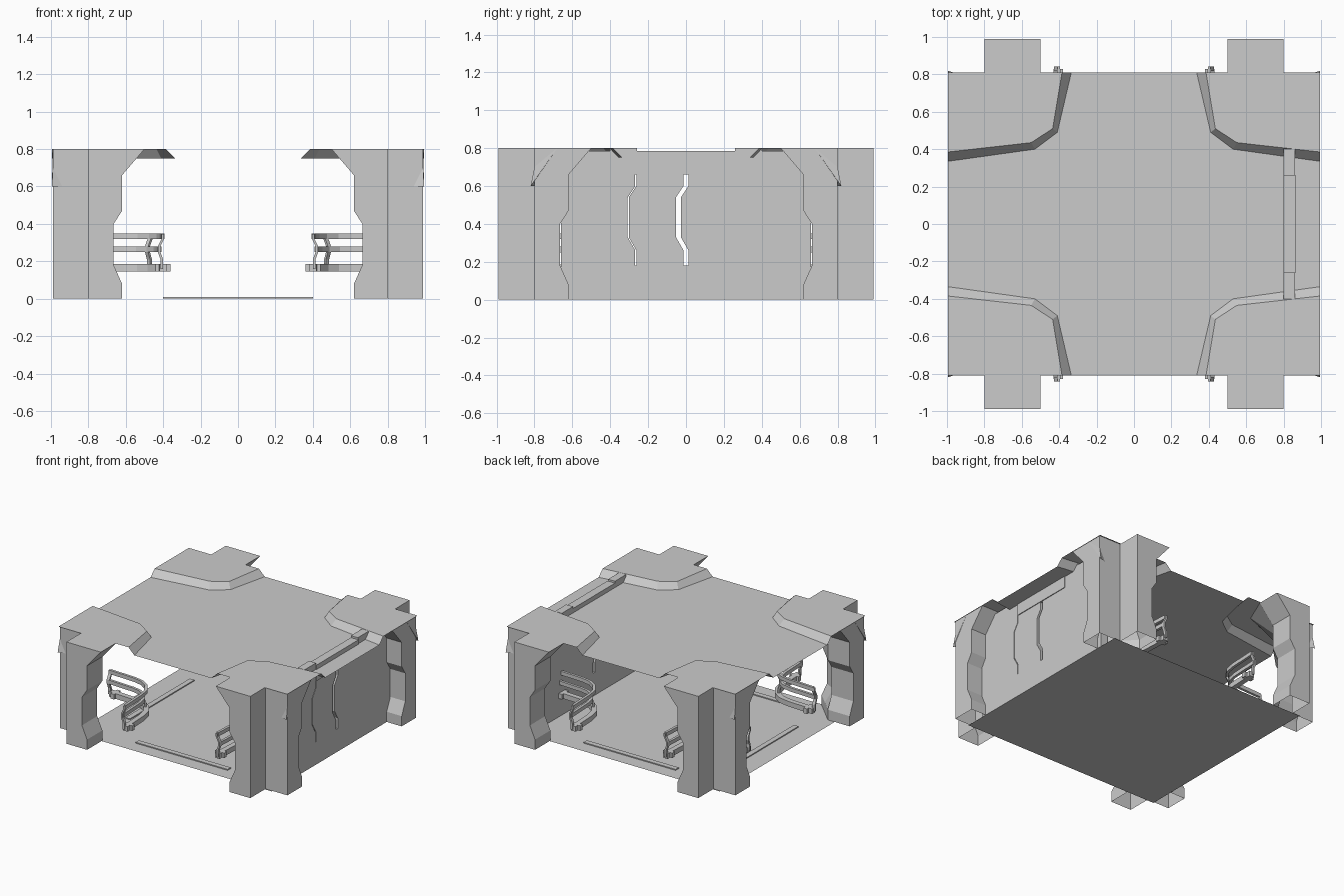
import bpy, bmesh, math
from mathutils import Vector

if "Cube" in bpy.data.objects:
    bpy.data.objects.remove(bpy.data.objects["Cube"])

CORNERS = [(1, 1), (1, -1), (-1, 1), (-1, -1)]


def make(name, verts, faces):
    me = bpy.data.meshes.new(name)
    me.from_pydata(verts, [], faces)
    bm = bmesh.new()
    bm.from_mesh(me)
    bmesh.ops.recalc_face_normals(bm, faces=bm.faces)
    bm.to_mesh(me)
    bm.free()
    ob = bpy.data.objects.new(name, me)
    bpy.context.collection.objects.link(ob)
    return ob


def prism(name, low, high):
    """Solid between two matching loops of 3D points."""
    n = len(low)
    faces = [tuple(range(n)), tuple(range(n, 2 * n))]
    faces += [(i, (i + 1) % n, n + (i + 1) % n, n + i) for i in range(n)]
    return make(name, low + high, faces)


def box(name, x0, x1, y0, y1, z0, z1):
    loop = [(x0, y0), (x1, y0), (x1, y1), (x0, y1)]
    return prism(name, [(x, y, z0) for x, y in loop], [(x, y, z1) for x, y in loop])


# Corner pillars: open notched section, inner side follows a stepped profile
PROFILE = [(0, .62), (.08, .62), (.18, .665), (.40, .665), (.47, .62), (.66, .62), (.80, .50)]
def pillar(sx, sy):
    verts, faces, n = [], [], 8
    for z, p in PROFILE:
        ring = [(p, .99), (.8, .99), (.8, .8), (.99, .8), (.99, p), (.8, p), (p + .1, p + .04), (p, .8)]
        ring[6] = (p + .09, p + .09)
        verts += [(sx * x, sy * y, z) for x, y in ring]
    for k in range(len(PROFILE) - 1):
        for i in range(n):
            j = (i + 1) % n
            faces.append((k * n + i, k * n + j, k * n + n + j, k * n + n + i))
    make("corner_pillar", verts, faces)


# Roof sheet and the raised pads over the corners
LOW = [(.335, .81), (.41, .49), (.53, .40), (.995, .335)]
HIGH = [(.385, .81), (.435, .51), (.55, .435), (.995, .385)]
def roof_pad(sx, sy):
    outer = [(.995, .81), (.8, .81), (.8, .99), (.5, .99), (.5, .81)]
    v = [(sx * x, sy * y, .75) for x, y in LOW]
    v += [(sx * x, sy * y, .80) for x, y in HIGH + outer]
    f = [(i, i + 1, i + 5, i + 4) for i in range(3)] + [tuple(range(4, 13))]
    make("roof_pad", v, f)


roof = []
for sx, sy in [(1, 1), (-1, 1), (-1, -1), (1, -1)]:
    pts = [(sx * x, sy * y, .75) for x, y in LOW]
    roof += pts[::-1] if sx * sy > 0 else pts
make("roof_panel", roof, [tuple(range(len(roof)))])

# Floor sheet and low threshold strips on the open sides
make("floor", [(-.86, -.81, 0), (.86, -.81, 0), (.86, .81, 0), (-.86, .81, 0)], [(0, 1, 2, 3)])
for s in (1, -1):
    box("threshold", -.4, .4, s * .68 - .02, s * .68 + .02, 0, .008)
box("threshold", -.70, -.66, -.4, .4, 0, .008)

# Curved railings around the inside of every pillar
PATH = [((.40, .83), (1, 0))]
for k in range(5):
    a = math.radians(180 + 90 * k / 4)
    c, s = math.cos(a), math.sin(a)
    PATH.append(((.61 + .2 * c, .61 + .2 * s), (-c, -s)))
PATH.append(((.83, .40), (0, 1)))


def rail(sx, sy, z0, z1, off, w):
    a = [(x + off * u, y + off * v) for (x, y), (u, v) in PATH]
    b = [(x + (off + w) * u, y + (off + w) * v) for (x, y), (u, v) in PATH]
    n = len(a)
    verts = []
    for z in (z0, z1):
        verts += [(sx * x, sy * y, z) for x, y in a + b]
    m = 2 * n
    f = []
    for i in range(n - 1):
        f += [(i, i + 1, n + i + 1, n + i), (m + i, m + i + 1, m + n + i + 1, m + n + i),
              (i, i + 1, m + i + 1, m + i), (n + i, n + i + 1, m + n + i + 1, m + n + i)]
    f += [(0, n, m + n, m), (n - 1, m - 1, m + m - 1, m + n - 1)]
    make("railing_bar", verts, f)


POST = [(.0, .16), (.0, .21), (.015, .25), (.015, .28), (-.005, .32), (-.005, .345)]
def post(sx, sy, k):
    (x, y), (u, v) = PATH[k]
    t = Vector((-v, u)) * .012
    prof = POST + [(d + .014, z) for d, z in POST[::-1]]
    sides = []
    for e in (1, -1):
        sides.append([(sx * (x + d * u + e * t.x), sy * (y + d * v + e * t.y), z) for d, z in prof])
    prism("railing_post", *sides)


for sx, sy in CORNERS:
    pillar(sx, sy)
    roof_pad(sx, sy)
    rail(sx, sy, .145, .185, -.02, .04)
    rail(sx, sy, .25, .28, .01, .02)
    rail(sx, sy, .32, .35, -.008, .02)
    for k in (0, 3, 6):
        post(sx, sy, k)
    # Railing foot blocks
    for swap in (False, True):
        r = [(.36, .44), (.77, .80)]
        (x0, x1), (y0, y1) = r[::-1] if swap else r
        box("railing_foot", sx * x0, sx * x1, sy * y0, sy * y1, .145, .185)
    # Small corner fins near the pillar tops
    fin = [(.99, .68, .8), (.995, .82, .6), (.94, .80, .6), (.99, .80, .70)]
    make("corner_fin", [(sx * x, sy * y, z) for x, y, z in fin],
         [(0, 1, 3), (1, 2, 3), (0, 1, 2), (0, 2, 3)])

# Side wall with stepped slits between its door leaves
X0, X1 = .80, .86
SLIT = [(0, .18), (0, .26), (-.04, .33), (-.04, .54), (0, .60), (0, .66)]


def leaf(name, left, right):
    loop = left + right[::-1]
    prism(name, [(X0, y, z) for y, z in loop], [(X1, y, z) for y, z in loop])


def shifted(d):
    return [(y + d, z) for y, z in SLIT]


edge = [(.66, .18), (.66, .66)]
leaf("wall_right", shifted(.013), edge)
leaf("door_leaf", shifted(-.262), shifted(-.013))
leaf("wall_left", [(-y, z) for y, z in edge], shifted(-.268))
box("wall_base", X0, X1, -.66, .66, 0, .18)
box("wall_lintel", X0, X1, -.66, .66, .66, .785)
for s in (1, -1):
    box("wall_lintel_end", X0, X1, s * .26, s * .40, .785, .80)
box("lintel_band", X1, X1 + .006, -.26, .26, .66, .785)
